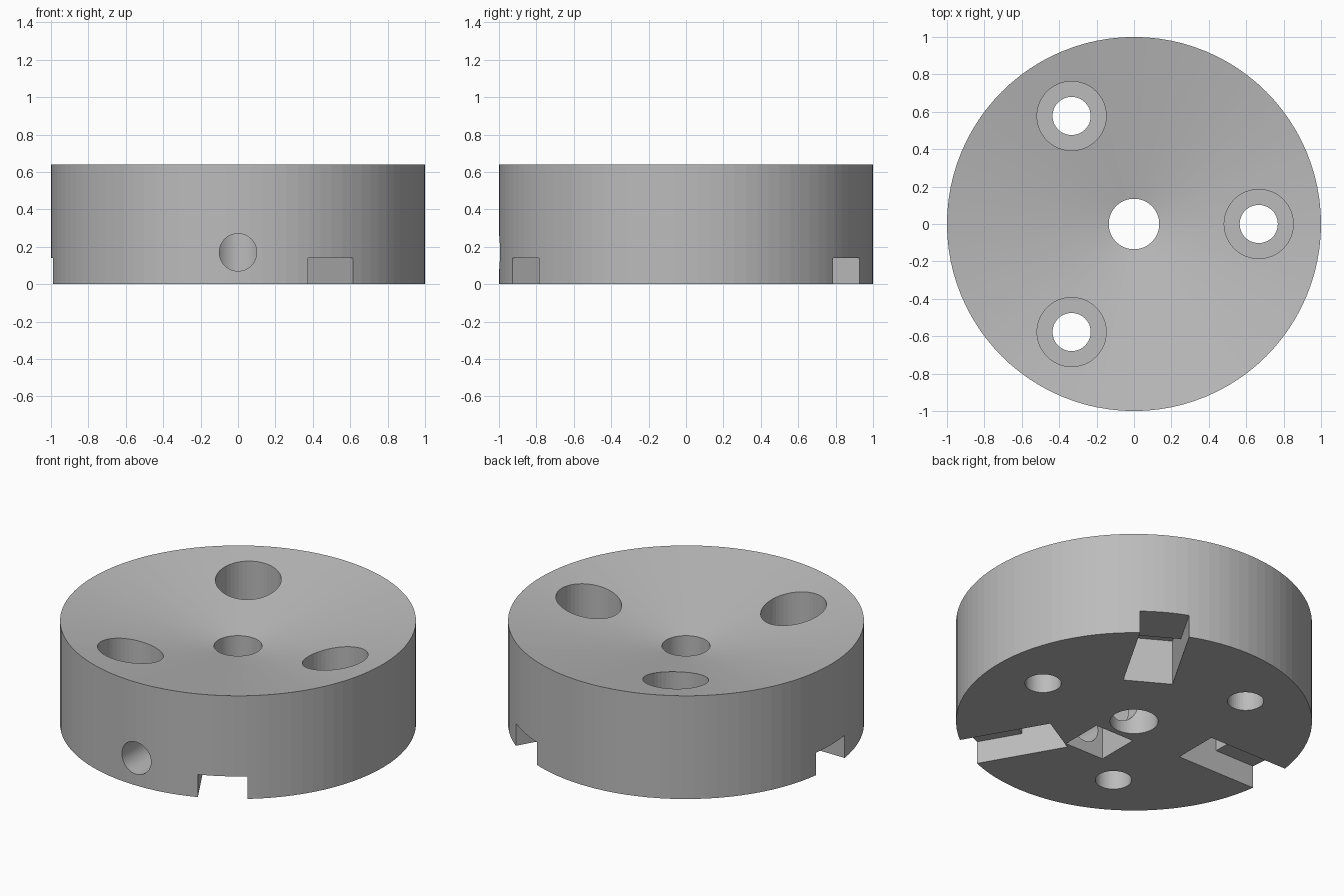
import bpy, bmesh, math
from mathutils import Matrix, Vector

if "Cube" in bpy.data.objects:
    bpy.data.objects.remove(bpy.data.objects["Cube"], do_unlink=True)

SEGMENTS = 96
HEIGHT = 0.64

steel = bpy.data.materials.new("grey_steel")
steel.use_nodes = True
colour = (0.5, 0.5, 0.5, 1)
steel.diffuse_color = colour
steel.node_tree.nodes["Principled BSDF"].inputs["Base Color"].default_value = colour


def add_object(name, bm):
    bmesh.ops.recalc_face_normals(bm, faces=bm.faces)
    mesh = bpy.data.meshes.new(name)
    bm.to_mesh(mesh)
    bm.free()
    mesh.materials.append(steel)
    obj = bpy.data.objects.new(name, mesh)
    bpy.context.collection.objects.link(obj)
    return obj


def lathe(name, profile):
    """Turn a closed (radius, height) outline about the z axis."""
    bm = bmesh.new()
    rings = []
    for i in range(SEGMENTS):
        turn = Matrix.Rotation(math.tau * i / SEGMENTS, 3, "Z")
        rings.append([bm.verts.new(turn @ Vector((r, 0, z))) for r, z in profile])
    n = len(profile)
    for i, ring in enumerate(rings):
        after = rings[(i + 1) % SEGMENTS]
        for j in range(n):
            k = (j + 1) % n
            bm.faces.new((ring[j], after[j], after[k], ring[k]))
    return add_object(name, bm)


def cut(body, cutter):
    cutter.hide_render = True
    mod = body.modifiers.new(cutter.name, "BOOLEAN")
    mod.operation = "DIFFERENCE"
    mod.solver = "EXACT"
    mod.object = cutter
    bpy.context.view_layer.objects.active = body
    bpy.ops.object.modifier_apply(modifier=mod.name)
    bpy.data.objects.remove(cutter, do_unlink=True)


def cut_cylinder(body, radius, start, end):
    start, end = Vector(start), Vector(end)
    axis = end - start
    bm = bmesh.new()
    place = Matrix.Translation((start + end) / 2) @ axis.to_track_quat("Z", "Y").to_matrix().to_4x4()
    bmesh.ops.create_cone(bm, cap_ends=True, segments=48, radius1=radius,
                          radius2=radius, depth=axis.length, matrix=place)
    cut(body, add_object("round_cutter", bm))


def cut_box(body, low, high, angle=0):
    low, high = Vector(low), Vector(high)
    bm = bmesh.new()
    place = (Matrix.Rotation(angle, 4, "Z") @ Matrix.Translation((low + high) / 2)
             @ Matrix.Diagonal((*(high - low), 1)))
    bmesh.ops.create_cube(bm, size=1, matrix=place)
    cut(body, add_object("box_cutter", bm))


# Disc with a dished top and a central bore
disc = lathe("dished_disc", [(1, 0), (1, HEIGHT), (0.135, 0.484), (0.135, 0)])

for i in range(3):
    # Counterbored screw holes
    angle = math.tau * i / 3
    x, y = 0.667 * math.cos(angle), 0.667 * math.sin(angle)
    cut_cylinder(disc, 0.185, (x, y, 0.25), (x, y, 1))
    cut_cylinder(disc, 0.102, (x, y, -0.2), (x, y, 0.5))
    # Stepped slots in the underside, between the screw holes
    slot = angle + math.pi / 3
    cut_box(disc, (0.45, -0.14, -0.2), (1.2, 0.14, 0.14), slot)
    cut_box(disc, (0.45, -0.14, -0.1), (0.72, 0.14, 0.28), slot)

# Radial set screw hole into the bore, with a square nut pocket
cut_cylinder(disc, 0.1, (0, -1.2, 0.17), (0, -0.02, 0.17))
cut_box(disc, (-0.133, -0.435, -0.2), (0.133, -0.17, 0.3))
